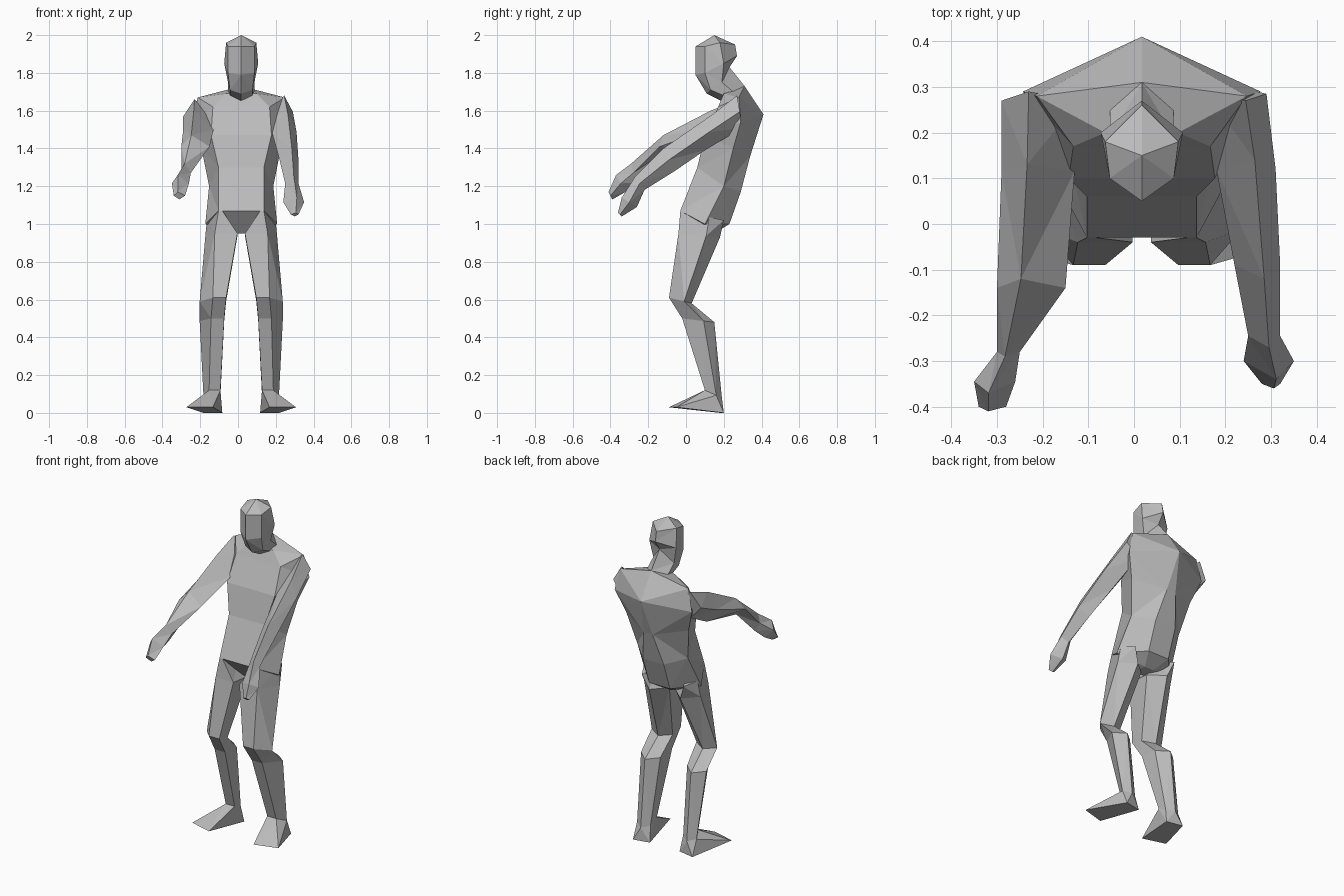
import bpy
import bmesh
from mathutils import Vector

cube = bpy.data.objects.get("Cube")
if cube:
    bpy.data.objects.remove(cube, do_unlink=True)

MID = 0.017  # the body's symmetry plane sits slightly off centre
SHADE = (0.5, 0.5, 0.5, 1)

grey = bpy.data.materials.new("plain grey")
grey.use_nodes = True
grey.diffuse_color = SHADE
grey.node_tree.nodes["Principled BSDF"].inputs["Base Color"].default_value = SHADE


def finish(name, bm):
    """Merge collapsed points, face everything outward and make the object."""
    bmesh.ops.remove_doubles(bm, verts=bm.verts, dist=0.001)
    bmesh.ops.triangulate(bm, faces=bm.faces)
    bmesh.ops.recalc_face_normals(bm, faces=bm.faces)
    mesh = bpy.data.meshes.new(name)
    bm.to_mesh(mesh)
    bm.free()
    mesh.materials.append(grey)
    obj = bpy.data.objects.new(name, mesh)
    bpy.context.collection.objects.link(obj)
    return obj


def loft(name, rings):
    """Skin closed rings of equal size and cap both ends."""
    bm = bmesh.new()
    loops = [[bm.verts.new(point) for point in ring] for ring in rings]
    count = len(loops[0])
    for lower, upper in zip(loops, loops[1:]):
        for i in range(count):
            j = (i + 1) % count
            bm.faces.new((lower[i], lower[j], upper[j], upper[i]))
    bm.faces.new(loops[0])
    bm.faces.new(loops[-1])
    return finish(name, bm)


def hull(name, points):
    """Wrap the smallest convex solid around the points."""
    bm = bmesh.new()
    for point in points:
        bm.verts.new(point)
    bmesh.ops.convex_hull(bm, input=bm.verts)
    return finish(name, bm)


def place(points, sign):
    """Move points from the symmetry plane's frame to one side of the body."""
    return [(MID + sign * x, y, z) for x, y, z in points]


def both_sides(half):
    """Close a half ring, listed front to back, across the symmetry plane."""
    return place(half, 1) + place(reversed(half), -1)


# Torso: front corner, flank, back corner of each ring from crotch to collar
torso = [
    [(.03, .07, .95), (.04, .1, .95), (.03, .15, .95)],
    [(.12, -.03, 1.07), (.19, .1, 1), (.07, .23, 1)],
    [(.12, .06, 1.3), (.17, .2, 1.2), (.07, .29, 1.17)],
    [(.16, .1, 1.47), (.21, .25, 1.4), (.03, .34, 1.36)],
    [(.15, .17, 1.62), (.26, .29, 1.54), (0, .41, 1.58)],
    [(.08, .2, 1.69), (.23, .28, 1.67), (0, .31, 1.73)],
]
loft("torso", [both_sides(half) for half in torso])

# Head and neck: front ridge, cheek, temple, back ridge, from collar to crown
head = [
    [(0, .19, 1.65), (.06, .2, 1.68), (.07, .25, 1.7), (0, .31, 1.73)],
    [(0, .11, 1.69), (.06, .13, 1.71), (.07, .19, 1.75), (0, .23, 1.83)],
    [(0, .05, 1.79), (.07, .1, 1.8), (.09, .2, 1.85), (0, .27, 1.89)],
    [(0, .05, 1.94), (.07, .1, 1.94), (.08, .18, 1.96), (0, .26, 1.95)],
    [(0, .15, 2)] * 4,
]
loft("head", [both_sides(half) for half in head])


def leg_ring(front_y, front_z, back_y, back_z, inner, front_outer, outer):
    """Five corners: two in front, one on each side and one ridge behind."""
    side_y = (front_y + back_y * 2) / 3
    side_z = (front_z + back_z * 2) / 3
    return [
        (inner, front_y, front_z), (front_outer, front_y, front_z),
        (outer, side_y, side_z),
        ((inner + outer) / 2, back_y, back_z),
        (inner, side_y, side_z),
    ]


# Legs from hip to ankle, then a wedge foot turned outward
leg = [
    leg_ring(-.03, 1.07, .2, 1.02, .1, .12, .18),
    leg_ring(-.04, .95, .18, .93, .02, .14, .19),
    leg_ring(-.09, .61, .03, .58, .08, .15, .22),
    leg_ring(-.02, .5, .15, .48, .09, .16, .22),
    leg_ring(.1, .12, .19, .08, .11, .17, .2),
]
heel_and_toes = [(.1, .18, 0), (.2, .2, 0), (.15, -.09, .03), (.29, -.05, .03)]
for side, sign in (("left", 1), ("right", -1)):
    loft(side + "_leg", [place(ring, sign) for ring in leg])
    hull(side + "_foot", place(leg[-1] + heel_and_toes, sign))


def arm_ring(outer, inner, top_y, top_z, under_y, under_z):
    """Four corners: a ridge on top, the two sides and a ridge underneath."""
    top = Vector((outer * .65 + inner * .35, top_y, top_z))
    under = Vector(((outer + inner) / 2, under_y, under_z))
    middle = (top + under) / 2
    return [
        top, (outer, middle.y, middle.z),
        under, (inner, middle.y, middle.z),
    ]


# Arms from shoulder through elbow, wrist and palm to the fingertips
loft("left_arm", [
    arm_ring(.29, .16, .27, 1.68, .3, 1.51),
    arm_ring(.31, .18, .14, 1.58, .1, 1.39),
    arm_ring(.32, .22, -.12, 1.4, -.06, 1.28),
    arm_ring(.32, .25, -.27, 1.25, -.22, 1.18),
    arm_ring(.35, .24, -.34, 1.14, -.26, 1.09),
    arm_ring(.32, .28, -.36, 1.06, -.34, 1.04),
])
loft("right_arm", [
    arm_ring(-.29, -.12, .29, 1.66, .25, 1.48),
    arm_ring(-.29, -.13, .13, 1.6, .1, 1.4),
    arm_ring(-.3, -.15, -.12, 1.47, -.16, 1.35),
    arm_ring(-.3, -.25, -.29, 1.32, -.27, 1.22),
    arm_ring(-.35, -.26, -.37, 1.26, -.32, 1.17),
    arm_ring(-.34, -.28, -.41, 1.17, -.39, 1.13),
])
